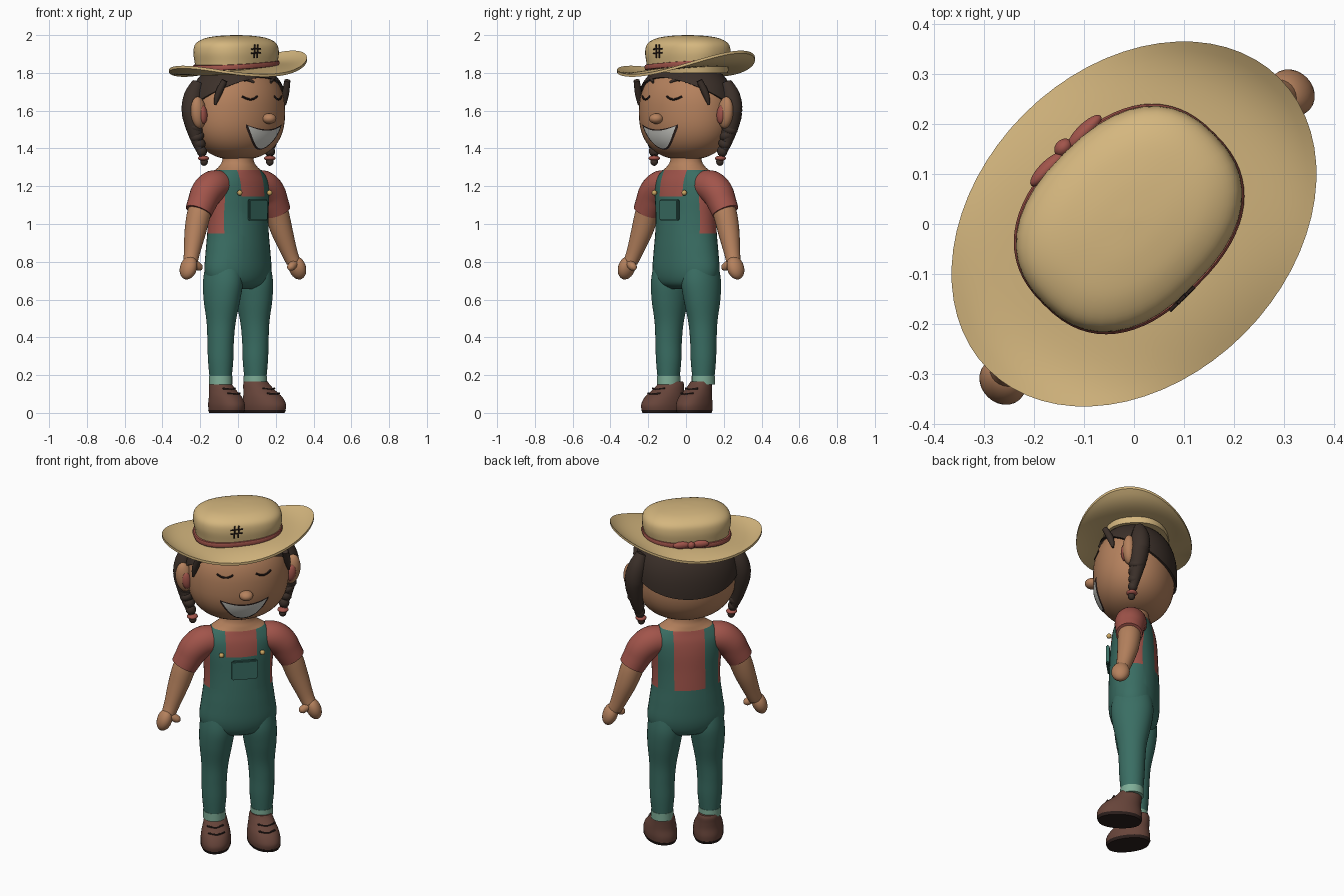
import bpy, bmesh
from math import sin, cos, pi, radians, copysign
from mathutils import Matrix, Vector

cube = bpy.data.objects.get("Cube")
if cube:
    bpy.data.objects.remove(cube)

TURN = Matrix.Rotation(radians(45), 4, 'Z')  # figure stands facing diagonally
parts = []


def material(name, *rgb):
    m = bpy.data.materials.new(name)
    m.use_nodes = True
    m.diffuse_color = (*rgb, 1)
    m.node_tree.nodes["Principled BSDF"].inputs["Base Color"].default_value = (*rgb, 1)
    return m


STRAW = material("straw", .66, .47, .21)
SKIN = material("skin", .46, .22, .11)
RED = material("faded red", .36, .09, .07)
TEAL = material("teal denim", .042, .155, .125)
HAIR = material("dark brown hair", .045, .03, .023)
SHOE = material("shoe brown", .135, .058, .042)
CUFF = material("pale green", .21, .42, .31)
WHITE = material("teeth white", .62, .62, .58)
DARK = material("dark line", .025, .014, .012)
GOLD = material("button gold", .6, .38, .12)


def finish(name, bm, *mats):
    bmesh.ops.recalc_face_normals(bm, faces=bm.faces[:])
    bm.transform(TURN)
    me = bpy.data.meshes.new(name)
    bm.to_mesh(me)
    bm.free()
    for m in mats:
        me.materials.append(m)
    ob = bpy.data.objects.new(name, me)
    bpy.context.collection.objects.link(ob)
    parts.append(ob)
    return ob


def bridge(rings, caps=True, closed=True):
    """Skin a list of equal point rings."""
    bm = bmesh.new()
    rows = [[bm.verts.new(p) for p in r] for r in rings]
    n = len(rows[0])
    for lo, hi in zip(rows, rows[1:]):
        for i in range(n if closed else n - 1):
            j = (i + 1) % n
            bm.faces.new((lo[i], lo[j], hi[j], hi[i]))
    if caps:
        bm.faces.new(rows[0])
        bm.faces.new(rows[-1])
    return bm


def dense(keys, steps=5):
    """Smooth interpolation through key tuples."""
    keys = [Vector(k) for k in keys]
    out = []
    for i in range(len(keys) - 1):
        a, b = keys[max(i - 1, 0)], keys[i]
        c, d = keys[i + 1], keys[min(i + 2, len(keys) - 1)]
        for s in range(steps):
            t = s / steps
            out.append(.5 * (2 * b + (c - a) * t + (2 * a - 5 * b + 4 * c - d) * t * t
                             + (3 * b - a - 3 * c + d) * t ** 3))
    return out + [keys[-1]]


def ring(z, a, b, cx=0, cy=0, p=2, n=40):
    pts = []
    for i in range(n):
        c, s = cos(2 * pi * i / n), sin(2 * pi * i / n)
        pts.append(Vector((cx + a * copysign(abs(c) ** (2 / p), c),
                           cy + b * copysign(abs(s) ** (2 / p), s), z)))
    return pts


def loft(keys, p=2):
    return bridge([ring(*k, p=p) for k in dense(keys)])


def tube(name, keys, mat, n=14, steps=5):
    """Round tube through (x, y, z, radius) keys."""
    pts = dense(keys, steps)
    rings = []
    for i, k in enumerate(pts):
        along = (pts[min(i + 1, len(pts) - 1)] - pts[max(i - 1, 0)]).xyz
        q = along.to_track_quat('Z', 'Y')
        rings.append([k.xyz + q @ v for v in ring(0, k[3], k[3], n=n)])
    return finish(name, bridge(rings), mat)


def ball(name, centre, size, mat, tilt=0):
    bm = bmesh.new()
    m = Matrix.Translation(centre) @ Matrix.Rotation(tilt, 4, 'Y') @ Matrix.Diagonal((*size, 1))
    bmesh.ops.create_uvsphere(bm, u_segments=24, v_segments=14, radius=1, matrix=m)
    return finish(name, bm, mat)


# Torso: shirt, overall bib and straps on one body
bm = loft([(.655, .1, .07), (.685, .18, .115), (.75, .21, .135), (.85, .2, .138), (.95, .187, .135),
           (1.05, .187, .13), (1.15, .198, .125), (1.22, .2, .115), (1.27, .165, .1),
           (1.305, .11, .09), (1.34, .085, .08), (1.42, .08, .075)])
for axis, places in (((1, 0, 0), (-.165, -.085, .085, .165)), ((0, 0, 1), (.95, 1.145, 1.285))):
    for d in places:
        bmesh.ops.bisect_plane(bm, geom=bm.verts[:] + bm.edges[:] + bm.faces[:],
                               plane_co=Vector(axis) * d, plane_no=axis)
for f in bm.faces:
    c = f.calc_center_median()
    gap = abs(c.x) > .165 or (abs(c.x) < .085 and (c.y > 0 or c.z > 1.145))
    f.material_index = 2 if c.z > 1.285 else int(c.z > .95 and gap)
finish("torso", bm, TEAL, RED, SKIN)

# Pocket and strap buttons
bm = bmesh.new()
bmesh.ops.create_cube(bm, size=1, matrix=Matrix.Translation((.012, -.136, 1.075))
                      @ Matrix.Diagonal((.14, .02, .112, 1)))
bmesh.ops.bevel(bm, geom=bm.edges[:], offset=.006, segments=2, affect='EDGES')
finish("bib_pocket", bm, TEAL)

for s, side in ((1, "left"), (-1, "right")):
    ball(side + "_button", (s * .112, -.125, 1.165), (.014, .014, .014), GOLD)

    # Arm, sleeve and hand
    tube(side + "_sleeve", [(s * .1, 0, 1.2, .075), (s * .18, 0, 1.2, .085), (s * .235, 0, 1.165, .084),
                            (s * .27, 0, 1.11, .077), (s * .295, 0, 1.065, .072)], RED, 24)
    tube(side + "_arm", [(s * .25, 0, 1.13, .06), (s * .29, 0, 1.06, .063), (s * .325, -.005, .96, .057),
                         (s * .365, -.02, .85, .043), (s * .385, -.03, .8, .038)], SKIN, 24)
    ball(side + "_hand", (s * .408, -.037, .768), (.04, .05, .064), SKIN, -s * .35)
    tube(side + "_thumb", [(s * .395, -.042, .8, .02), (s * .36, -.05, .782, .022),
                           (s * .338, -.053, .768, .019), (s * .328, -.055, .76, .006)], SKIN)

    # Leg and cuff
    finish(side + "_leg", loft([(.8, .08, .1, s * .11), (.7, .096, .115, s * .112), (.6, .09, .104, s * .12),
                                (.48, .074, .08, s * .126), (.38, .068, .072, s * .13),
                                (.28, .066, .068, s * .13), (.18, .056, .06, s * .13)]), TEAL)
    finish(side + "_cuff", loft([(.195, .06, .063, s * .13), (.15, .06, .063, s * .13)]), CUFF)

    # Shoe with sole and laces, toes turned out a little
    step = -.012 * s
    toe = Matrix(((1, -s * .13, 0, 0), (0, 1, 0, step), (0, 0, 1, 0), (0, 0, 0, 1)))
    x = s * .122
    upper = loft([(.012, .08, .118, x, -.055), (.045, .083, .12, x, -.055), (.085, .078, .105, x, -.045),
                  (.12, .068, .083, x, -.022), (.15, .06, .067, x, -.004), (.167, .054, .058, x, 0)], 2.2)
    sole = loft([(0, .076, .114, x, -.055), (.016, .083, .121, x, -.055)], 2.2)
    for b, nm, m in ((upper, "_shoe", SHOE), (sole, "_sole", DARK)):
        b.transform(toe)
        finish(side + nm, b, m)
    for h, y in ((.098, -.133), (.124, -.098)):
        tube(side + "_lace", [(x + d * .045 + s * .014, y + step + abs(d) * .018, h + .006 * abs(d), .005)
                              for d in (-1, 0, 1)], DARK, 8)

# Head: rounded superellipsoid
HA, HB, HZ, HR, HP = .275, .22, 1.59, .25, 2.4


def spread(z, grow=1):
    return max(1 - (abs(z - HZ) / (HR * grow)) ** HP, 0) ** (1 / HP)


def face_y(x, z, off=0):
    return -HB * max(spread(z) ** 2 - (x / HA) ** 2, 0) ** .5 - off


rings = []
for i in range(1, 30):
    t = pi * i / 30
    r, h = sin(t) ** (2 / HP), copysign(abs(cos(t)) ** (2 / HP), cos(t))
    rings.append(ring(HZ - HR * h, HA * r, HB * r, n=48))
finish("head", bridge(rings), SKIN)


# Hair cap with a hairline that falls toward the nape
def hair_ring(k, grow):
    pts = []
    for i in range(48):
        a = 2 * pi * i / 48
        low = 1.655 - .12 * sin(a)
        z = low + (1.835 - low) * k
        r = spread(z, 1.06) * grow
        pts.append((HA * r * cos(a), HB * r * sin(a), z))
    return pts


finish("hair_cap", bridge([hair_ring(0, .97)] + [hair_ring(k / 12, 1.055) for k in range(13)]), HAIR)

for s, side in ((1, "left"), (-1, "right")):
    # Ear
    ball(side + "_ear", (s * .295, 0, 1.59), (.046, .036, .085), SKIN, s * .12)
    ball(side + "_inner_ear", (s * .287, -.025, 1.58), (.026, .02, .05), RED, s * .12)

    # Pigtail: loose top, braided lower end, tie and tuft
    tube(side + "_pigtail", [(s * .25, .05, 1.75, .03), (s * .275, .058, 1.68, .05), (s * .29, .055, 1.6, .055),
                             (s * .285, .045, 1.52, .046), (s * .27, .03, 1.43, .03), (s * .25, .012, 1.36, .018)],
         HAIR, 20)
    for i in range(4):
        ball(side + "_braid", (s * (.285 - .01 * i), .04 - .008 * i, 1.505 - .04 * i),
             (.046 - .006 * i, .044 - .006 * i, .03), HAIR, .5 * (-1) ** i)
    ball(side + "_hair_tie", (s * .248, .01, 1.348), (.03, .03, .014), RED)
    ball(side + "_hair_tuft", (s * .246, .008, 1.33), (.02, .02, .022), HAIR)
    tube(side + "_side_lock", [(s * .235, -.135, 1.76, .016), (s * .252, -.105, 1.69, .018),
                               (s * .262, -.09, 1.63, .006)], HAIR)

    # Closed eye and brow
    eye, brow = [], []
    for d in (-1, -.5, 0, .5, 1):
        x, z = s * (.105 + .042 * d), 1.66 + .016 * d * d
        eye.append((x, face_y(x, z), z, .0055))
        x, z = s * (.108 + .045 * d), 1.768 - .018 * d * d
        brow.append((x, face_y(x, z, .006), z, .013 - .007 * abs(d)))
    tube(side + "_closed_eye", eye, DARK, 8)
    tube(side + "_brow", brow, HAIR, 10)

ball("nose", (.005, -.228, 1.558), (.038, .038, .028), SKIN)


# Smile: thin plates that follow the face
def smile(name, wide, pad, off, mat):
    rows = []
    for k in range(7):
        row = []
        for i in range(25):
            u = i / 12 - 1
            top, low = 1.494 + .026 * u * u + pad, 1.4 + .12 * u * u - pad
            z = low + (top - low) * k / 6
            row.append((wide * u, face_y(wide * u, z, off), z))
        rows.append(row)
    finish(name, bridge(rows, False, False), mat)


smile("mouth_outline", .132, .007, .004, DARK)
smile("teeth", .124, 0, .008, WHITE)


# Hat brim: oval, sides curled up, one side raised
def brim_ring(s, lift):
    pts = ring(0, .2 + .212 * s, .16 + .151 * s, n=64)
    for p in pts:
        u = p.x / .412
        p.z = 1.82 + lift + s * s * (.08 * u * u - .028) + .04 * u
    return pts


steps = [i / 10 for i in range(11)]
finish("hat_brim", bridge([brim_ring(s, -.008) for s in steps] + [brim_ring(s, .006) for s in steps[::-1]],
                          False), STRAW)
finish("hat_crown", loft([(1.8, .225, .174, 0, .014), (1.85, .231, .18, 0, .014), (1.91, .24, .185, 0, .014),
                          (1.955, .228, .173, 0, .014), (1.983, .18, .13, 0, .014),
                          (1.996, .1, .07, 0, .014), (2, .01, .01, 0, .014)], 2.4), STRAW)

# Hat band with bow and stitched patch mark
band = [ring(1.842 + h, .229 + g, .178 + g, 0, .014, 2.4, 64)
        for h, g in ((-.018, -.01), (-.014, .009), (0, .013), (.011, .009), (.014, -.01))]
for r in band:
    for p in r:
        p.z += .06 * p.x
finish("hat_band", bridge(band, False), RED)
for x in (-.045, .06):
    ball("bow_loop", (x, .2, 1.85), (.046, .016, .02), RED)
ball("bow_knot", (.008, .208, 1.85), (.02, .016, .02), RED)
for d in (-.011, .011):
    tube("stitch_upright", [(-.04 + d, -.173, 1.88, .004), (-.036 + d, -.174, 1.95, .004)], DARK, 8, 2)
    tube("stitch_cross", [(-.072, -.173, 1.915 + d, .004), (-.004, -.174, 1.918 + d, .004)], DARK, 8, 2)

# Smooth shading with crisp edges kept
bpy.ops.object.select_all(action='DESELECT')
for ob in parts:
    ob.select_set(True)
bpy.context.view_layer.objects.active = parts[0]
bpy.ops.object.shade_smooth_by_angle(angle=radians(45))
